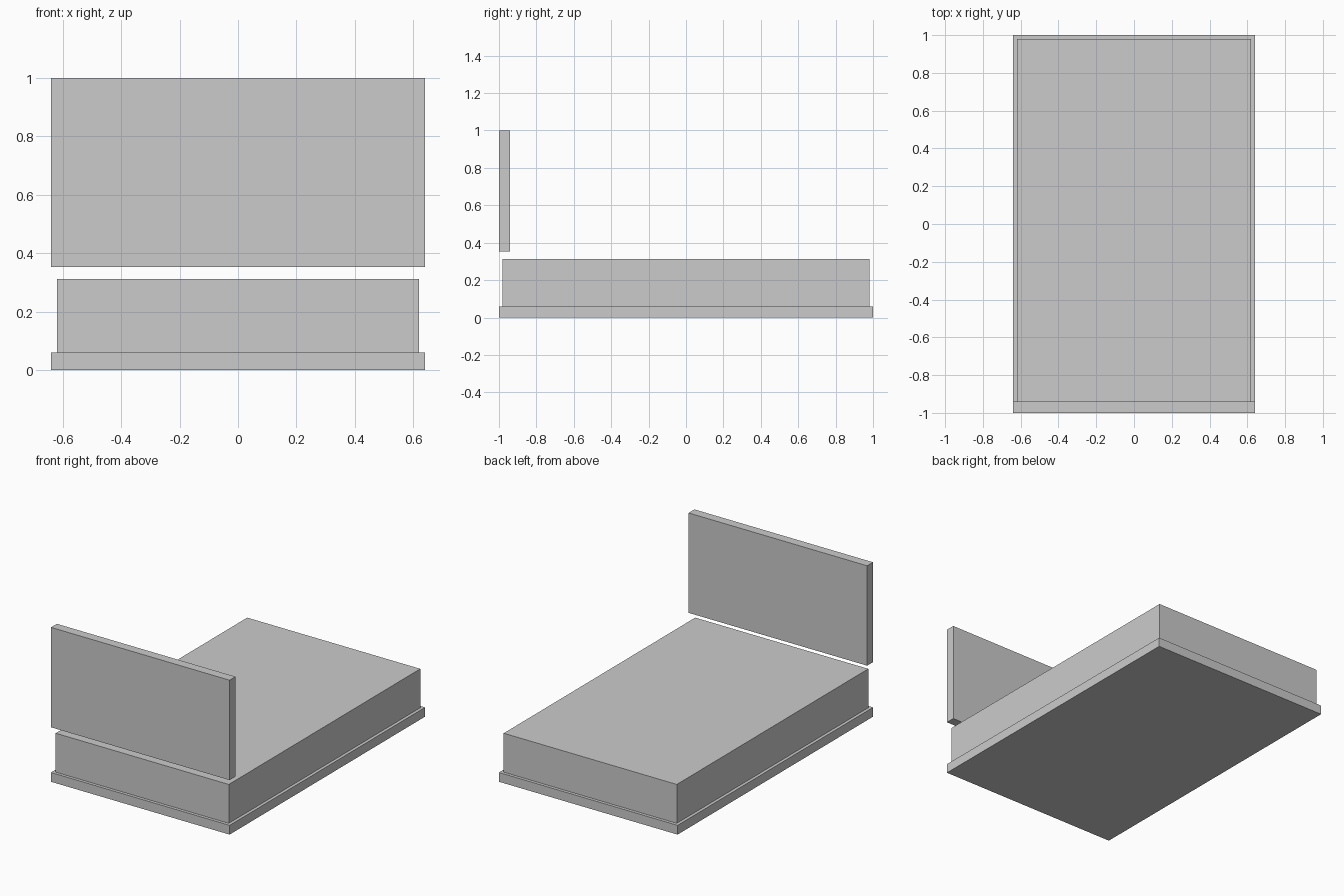
import bpy

if "Cube" in bpy.data.objects:
    bpy.data.objects.remove(bpy.data.objects["Cube"])

grey = bpy.data.materials.new("light_grey")
grey.diffuse_color = (0.6, 0.6, 0.6, 1)
grey.use_nodes = True
grey.node_tree.nodes["Principled BSDF"].inputs["Base Color"].default_value = grey.diffuse_color


def box(name, low, high):
    """Axis-aligned box between two corners."""
    centre = [(a + b) / 2 for a, b in zip(low, high)]
    bpy.ops.mesh.primitive_cube_add(size=1, location=centre)
    obj = bpy.context.object
    obj.name = name
    obj.scale = [b - a for a, b in zip(low, high)]
    bpy.ops.object.transform_apply(location=False, rotation=False, scale=True)
    obj.data.materials.append(grey)
    return obj


# Low bed base
box("bed_base", (-0.64, -1.0, 0.0), (0.64, 1.0, 0.06))

# Mattress, slightly inset on the base
box("mattress", (-0.62, -0.98, 0.06), (0.62, 0.98, 0.312))

# Headboard floating above the front end
box("headboard", (-0.64, -1.0, 0.353), (0.64, -0.94, 1.0))
